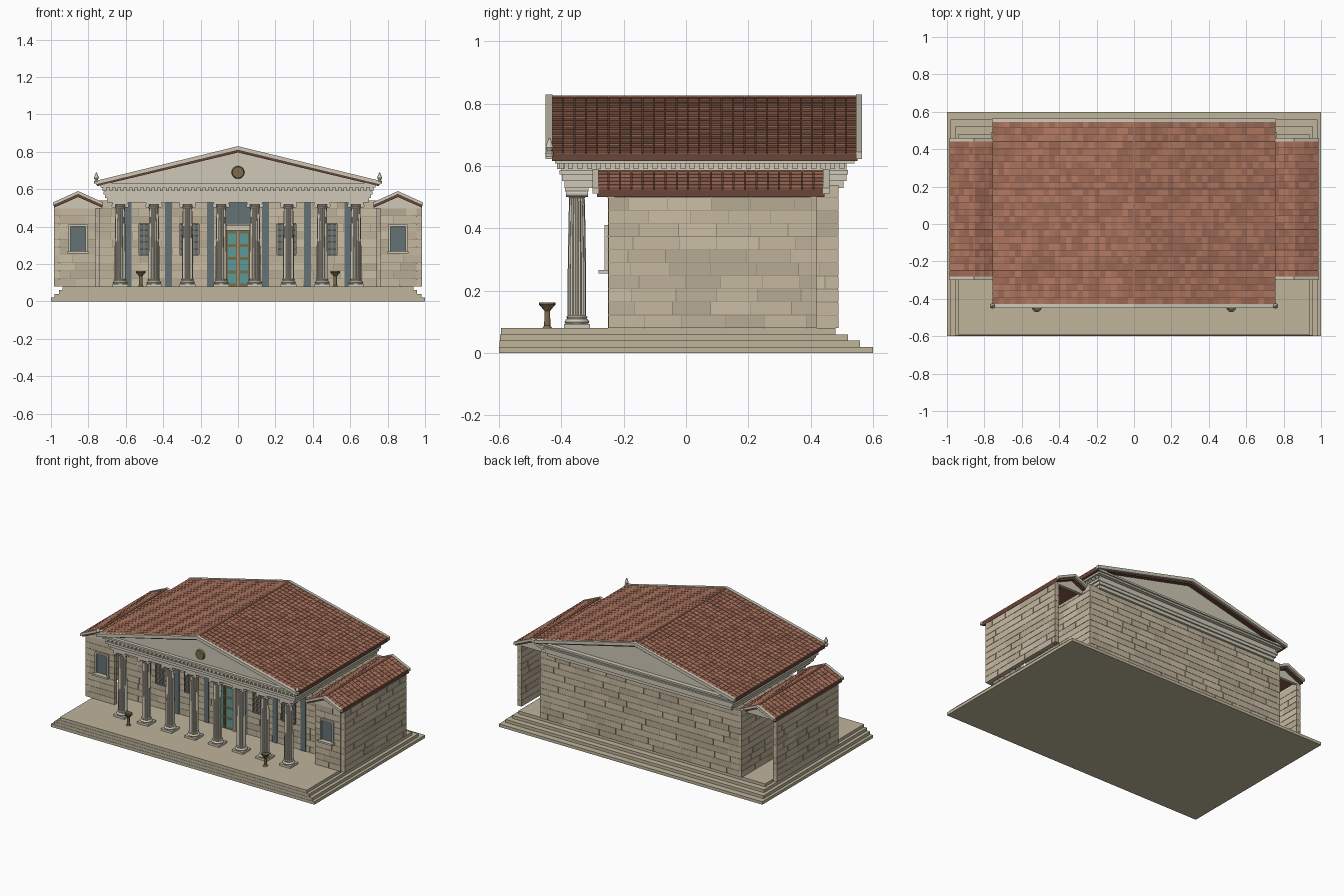
import bpy, bmesh, math, random
from mathutils import Matrix, Vector

random.seed(4)
if "Cube" in bpy.data.objects:
    bpy.data.objects.remove(bpy.data.objects["Cube"])


def material(name, rgb):
    m = bpy.data.materials.new(name)
    m.use_nodes = True
    m.diffuse_color = (*rgb, 1)
    bsdf = m.node_tree.nodes["Principled BSDF"]
    bsdf.inputs["Base Color"].default_value = (*rgb, 1)
    bsdf.inputs["Roughness"].default_value = 0.8
    return m


def tints(name, rgb, factors):
    return [material(f"{name}_{i}", [c * f for c in rgb]) for i, f in enumerate(factors)]


STONE = tints("stone", (.56, .48, .35), (1, .92, 1.08, .85))
TILE = tints("tile", (.40, .17, .11), (1, .88, 1.12, .8))
TRIM = [material("trim", (.62, .58, .47))]
FLOOR = [material("floor", (.52, .46, .33))]
MORTAR = [material("mortar", (.30, .25, .18))]
ROOF = [material("roof_base", (.14, .06, .04))]
GLASS = [material("dark_glass", (.13, .17, .18))]
TEAL = [material("teal_glass", (.10, .33, .32))]
BRONZE = [material("bronze", (.20, .15, .07))]


def finish(name, bm, mats):
    bmesh.ops.recalc_face_normals(bm, faces=bm.faces)
    me = bpy.data.meshes.new(name)
    bm.to_mesh(me)
    bm.free()
    for m in mats:
        me.materials.append(m)
    ob = bpy.data.objects.new(name, me)
    bpy.context.collection.objects.link(ob)
    return ob


def add_box(bm, lo, hi, index=0, frame=Matrix()):
    lo, hi = Vector(lo), Vector(hi)
    mat = frame @ Matrix.Translation((lo + hi) / 2) @ Matrix.Diagonal((*(hi - lo), 1))
    for v in bmesh.ops.create_cube(bm, size=1, matrix=mat)["verts"]:
        for f in v.link_faces:
            f.material_index = index


def boxes(name, items, mats):
    bm = bmesh.new()
    for lo, hi in items:
        add_box(bm, lo, hi)
    return finish(name, bm, mats)


def prism(name, points, y0, y1, mats):
    bm = bmesh.new()
    face = bm.faces.new([bm.verts.new((x, y0, z)) for x, z in points])
    ext = bmesh.ops.extrude_face_region(bm, geom=[face])["geom"]
    verts = [g for g in ext if isinstance(g, bmesh.types.BMVert)]
    bmesh.ops.translate(bm, verts=verts, vec=(0, y1 - y0, 0))
    return finish(name, bm, mats)


def add_lathe(bm, profile, sides, flute=1):
    rings = []
    for r, z in profile:
        rings.append([bm.verts.new((r * k * math.cos(a), r * k * math.sin(a), z))
                      for i in range(sides)
                      for a, k in [(math.tau * i / sides, flute if i % 2 else 1)]])
    for a, b in zip(rings, rings[1:]):
        for i in range(sides):
            j = (i + 1) % sides
            bm.faces.new((a[i], a[j], b[j], b[i]))
    bm.faces.new(rings[0])
    bm.faces.new(rings[-1])


def masonry(name, lo, hi, axis):
    """Wall of staggered blocks along one axis over a dark mortar core."""
    bm = bmesh.new()
    rows = round((hi[2] - lo[2]) / .042)
    height, gap = (hi[2] - lo[2]) / rows, .001
    for r in range(rows):
        a = lo[axis]
        step = random.uniform(.06, .14)
        while a < hi[axis] - .001:
            b = min(a + step, hi[axis])
            if hi[axis] - b < .03:
                b = hi[axis]
            p, q = list(lo), list(hi)
            p[axis], q[axis] = a + gap, b - gap
            p[2], q[2] = lo[2] + r * height + gap, lo[2] + (r + 1) * height - gap
            add_box(bm, p, q, random.choice((0, 0, 1, 2, 3)))
            a, step = b, random.uniform(.11, .15)
    finish(name, bm, STONE)
    inset = Vector((.002, .002, .002))
    boxes(name + "_core", [(Vector(lo) + inset, Vector(hi) - inset)], MORTAR)


def chevron(cx, half, ze, zr, t):
    return [(cx - half, ze), (cx, zr), (cx + half, ze),
            (cx + half, ze - t), (cx, zr - t), (cx - half, ze - t)]


def gable_roof(name, cx, half, ze, zr, y0, y1, rows, cols):
    """Roof base with individually tinted, overlapping tiles."""
    prism(name + "_base", chevron(cx, half, ze, zr, .024), y0, y1, ROOF)
    bm = bmesh.new()
    length = math.hypot(half, zr - ze)
    slope = math.atan2(zr - ze, half)
    dl, dy = length / rows, (y1 - y0) / cols
    for turn in (0, math.pi):
        frame = (Matrix.Translation((cx, (y0 + y1) / 2, zr)) @ Matrix.Rotation(turn, 4, 'Z')
                 @ Matrix.Rotation(slope, 4, 'Y'))
        for r in range(rows):
            for c in range(cols):
                y = (c - cols / 2) * dy
                tilt = frame @ Matrix.Translation((r * dl, y, 0)) @ Matrix.Rotation(-.06, 4, 'Y')
                add_box(bm, (0, .0015, -.002), (dl, dy - .0015, .003), random.randrange(4), tilt)
    finish(name + "_tiles", bm, TILE)
    boxes(name + "_ridge_cap", [((cx - .006, y0, zr - .004), (cx + .006, y1, zr + .006))], TILE)


# Stepped platform
STEPS = ((1, .6), (.98, .558), (.957, .52), (.937, .48))
for i, (hx, back) in enumerate(STEPS):
    boxes(f"step_{i + 1}", [((-hx, -.6 + .002 * i, .02 * i), (hx, back, .02 * (i + 1)))], FLOOR)

# Main hall walls
W, FRONT, BACK, BASE, TOP = .765, -.13, .49, .08, .54
masonry("hall_front_wall", (-W + .02, FRONT, BASE), (W - .02, FRONT + .02, TOP), 0)
masonry("hall_back_wall", (-W + .02, BACK - .02, BASE), (W - .02, BACK, TOP), 0)
for s, side in ((-1, "right"), (1, "left")):
    xs = sorted((s * W, s * (W - .02)))
    masonry(f"hall_{side}_wall", (xs[0], FRONT, BASE), (xs[1], BACK, TOP), 1)

# Tall dark panels and transom on the hall front
strips = [((s * x - .018, FRONT - .004, BASE), (s * x + .018, FRONT, .53))
          for x in (.147, .372, .588) for s in (-1, 1)]
strips.append(((-.07, FRONT - .004, .41), (.07, FRONT, .53)))
boxes("tall_panels", strips, GLASS)

# Double door
DY = FRONT - .006
boxes("door_leaves", [((s * .033 - .031, DY, BASE), (s * .033 + .031, FRONT, .38))
                      for s in (-1, 1)], BRONZE)
boxes("door_panes", [((s * .033 - .021, DY - .002, .095 + .071 * i),
                      (s * .033 + .021, DY, .15 + .071 * i))
                     for s in (-1, 1) for i in range(4)], TEAL)
boxes("door_surround", [((s * .072 - .007, DY - .01, BASE), (s * .072 + .007, FRONT, .385))
                        for s in (-1, 1)] + [((-.085, DY - .015, .38), (.085, FRONT, .405))], TRIM)

# Barred windows
for n, cx in enumerate((-.478, -.26, .26, .478)):
    boxes(f"barred_window_{n + 1}", [((cx - .05, FRONT - .003, .25), (cx + .05, FRONT, .415))], GLASS)
    bars = [((cx - .05, FRONT - .012, z - .004), (cx + .05, FRONT, z + .004))
            for z in (.25 + .033 * i for i in range(6))]
    bars += [((x - .003, FRONT - .009, .25), (x + .003, FRONT, .415))
             for x in (cx - .05 + .025 * i for i in range(5))]
    boxes(f"window_bars_{n + 1}", bars, MORTAR)

# Fluted columns sharing one mesh
bm = bmesh.new()
add_box(bm, (-.042, -.042, 0), (.042, .042, .014))
add_lathe(bm, [(.036, .014), (.04, .02), (.036, .027), (.031, .03), (.034, .036), (.029, .04)], 24)
add_lathe(bm, [(.0295, .04), (.0295, .18), (.0275, .32), (.025, .42)], 32, .88)
add_lathe(bm, [(.026, .418), (.029, .424), (.027, .428), (.038, .44)], 24)
add_box(bm, (-.042, -.038, .438), (.042, .038, .452))
for s in (-1, 1):
    roll = Matrix.Translation((s * .035, 0, .432)) @ Matrix.Rotation(math.pi / 2, 4, 'X')
    bmesh.ops.create_cone(bm, cap_ends=True, segments=12, radius1=.011, radius2=.011,
                          depth=.07, matrix=roll)
column = finish("column_1", bm, TRIM)
for i in range(8):
    ob = column if i == 0 else bpy.data.objects.new(f"column_{i + 1}", column.data)
    ob.location = (-.63 + .18 * i, -.35, BASE)
    if i:
        bpy.context.collection.objects.link(ob)

# Entablature bands and dentils
BANDS = ((.53, .552, .70, -.39, .505), (.552, .572, .71, -.398, .515), (.572, .588, .72, -.406, .52),
         (.588, .608, .71, -.40, .515), (.608, .62, .735, -.42, .54), (.62, .632, .745, -.428, .55))
boxes("entablature", [((-hx, y0, z0), (hx, y1, z1)) for z0, z1, hx, y0, y1 in BANDS], TRIM)
dentils = [((x - .008, -.414, .59), (x + .008, -.39, .609))
           for x in (-.71 + 1.42 * i / 47 for i in range(48))]
dentils += [((s * .715 - .009, y - .008, .59), (s * .715 + .009, y + .008, .609))
            for s in (-1, 1) for y in (-.40 + .03 * i for i in range(31))]
boxes("dentils", dentils, TRIM)

# Main roof, pediments and raking cornices
prism("pediment", [(-.72, .63), (.72, .63), (0, .80)], -.405, .52, TRIM)
gable_roof("main_roof", 0, .755, .64, .82, -.43, .55, 25, 27)
for name, y0, y1 in (("front", -.45, -.428), ("back", .545, .565)):
    prism(f"{name}_raking_cornice", chevron(0, .76, .645, .83, .022), y0, y1, TRIM)

# Pediment medallion
bm = bmesh.new()
spin = Matrix.Translation((0, -.41, .69)) @ Matrix.Rotation(math.pi / 2, 4, 'X')
bmesh.ops.create_cone(bm, cap_ends=True, segments=32, radius1=.035, radius2=.03, depth=.016, matrix=spin)
finish("medallion", bm, BRONZE)

# Corner finials, braziers and side wings
for s, side in ((-1, "right"), (1, "left")):
    bm = bmesh.new()
    add_lathe(bm, [(.012, 0), (.014, .012), (.007, .018), (.013, .03), (.009, .042), (.002, .06)], 16)
    finish(f"{side}_finial", bm, TRIM).location = (s * .757, -.438, .63)

    bm = bmesh.new()
    add_lathe(bm, [(.016, 0), (.01, .008), (.009, .055), (.018, .066), (.026, .075), (.026, .082),
                   (.021, .082), (.014, .074)], 16)
    finish(f"{side}_brazier", bm, BRONZE).location = (s * .52, -.445, BASE)

    cx = s * .855

    def span(a, b):
        return sorted((s * a, s * b))

    # Wing walls, leaving the back passage open
    a, b = span(.76, .955)
    masonry(f"{side}_wing_front_wall", (a, -.25, BASE), (b, -.225, .5), 0)
    a, b = span(.955, .985)
    masonry(f"{side}_wing_outer_wall", (a, -.25, BASE), (b, .42, .5), 1)
    a, b = span(.957, .98)
    boxes(f"{side}_wing_wall_plate", [((a, -.24, .498), (b, .42, .52))], TRIM)

    # Wing roof and gables
    gable_roof(f"{side}_wing_roof", cx, .13, .525, .582, -.285, .445, 5, 20)
    for end, y0, y1 in (("front", -.30, -.28), ("back", .44, .46)):
        prism(f"{side}_wing_{end}_cornice", chevron(cx, .133, .53, .59, .018), y0, y1, TRIM)
    for end, y0, y1 in (("front", -.252, -.23), ("back", .40, .42)):
        prism(f"{side}_wing_{end}_gable",
              [(cx - .128, .498), (cx + .128, .498), (cx + .128, .512), (cx, .57), (cx - .128, .512)],
              y0, y1, TRIM)

    # Wing window
    boxes(f"{side}_wing_window", [((cx - .042, -.253, .27), (cx + .042, -.25, .405))], GLASS)
    frame = [((cx + k * .045 - .005, -.262, .265), (cx + k * .045 + .005, -.25, .41)) for k in (-1, 1)]
    frame += [((cx - .05, -.262, .4), (cx + .05, -.25, .41)),
              ((cx - .056, -.28, .255), (cx + .056, -.25, .267))]
    boxes(f"{side}_wing_window_frame", frame, TRIM)
